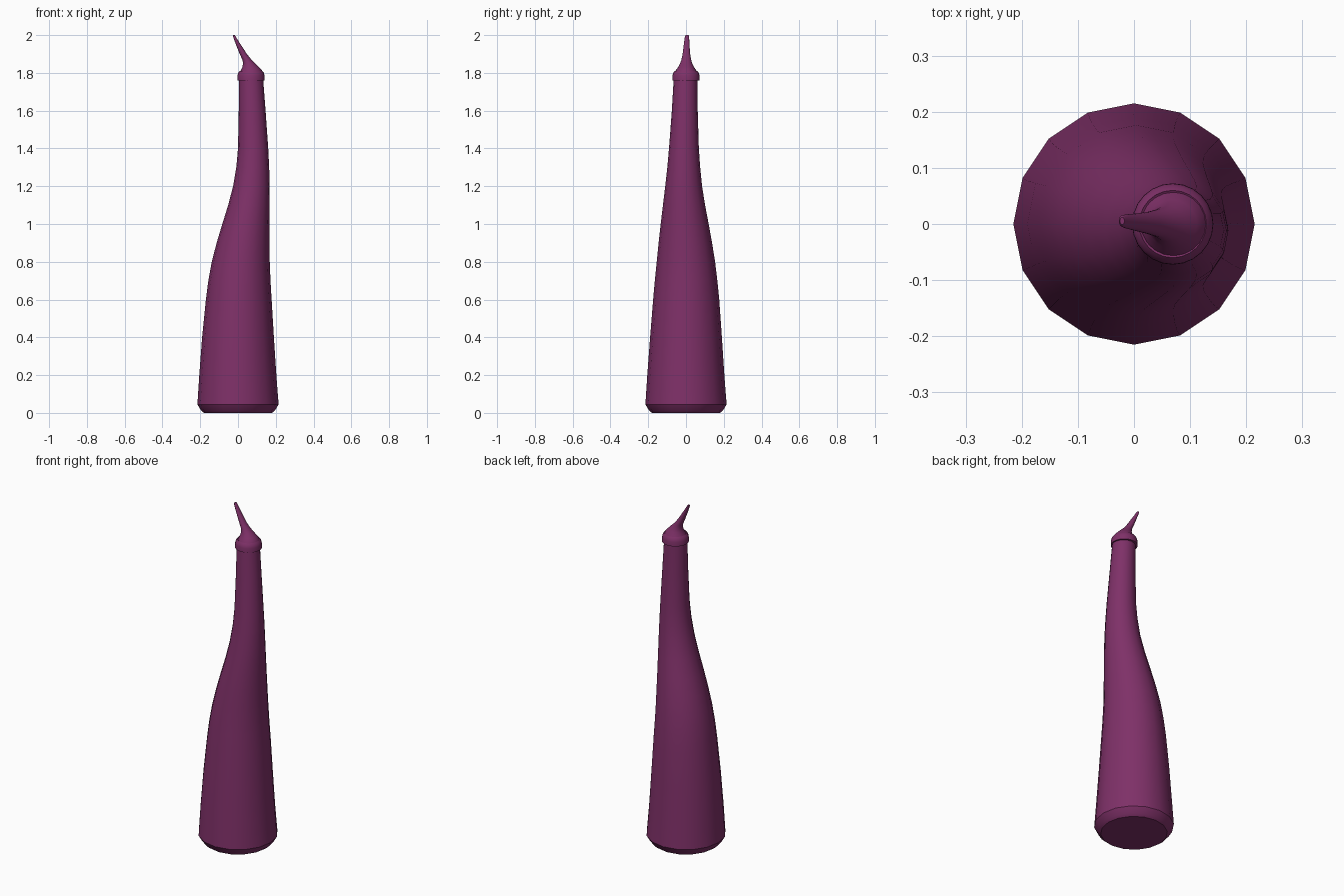
import bpy, bmesh, math

mat = bpy.data.materials.new("plum_purple")
mat.diffuse_color = (0.21, 0.03, 0.138, 1)


def loft(name, rings, sides, angle):
    """Skin horizontal elliptical rings: (z, x_min, x_max, y_min, y_max)."""
    bm = bmesh.new()
    loops = []
    for z, x0, x1, y0, y1 in rings:
        cx, cy, rx, ry = (x0 + x1) / 2, (y0 + y1) / 2, (x1 - x0) / 2, (y1 - y0) / 2
        loops.append([bm.verts.new((cx + rx * math.cos(2 * math.pi * i / sides),
                                    cy + ry * math.sin(2 * math.pi * i / sides), z))
                      for i in range(sides)])
    for a, b in zip(loops, loops[1:]):
        for i in range(sides):
            j = (i + 1) % sides
            bm.faces.new((a[i], a[j], b[j], b[i]))
    bm.faces.new(loops[0][::-1])
    bm.faces.new(loops[-1])
    mesh = bpy.data.meshes.new(name)
    bm.to_mesh(mesh)
    bm.free()
    mesh.materials.append(mat)
    ob = bpy.data.objects.new(name, mesh)
    bpy.context.collection.objects.link(ob)
    bpy.ops.object.select_all(action='DESELECT')
    ob.select_set(True)
    bpy.context.view_layer.objects.active = ob
    bpy.ops.object.shade_smooth_by_angle(angle=math.radians(angle))
    return ob


# Leaning tapered body with a chamfered foot
loft("horn_body", [
    (0.0, -0.18, 0.18, -0.18, 0.18),
    (0.012, -0.195, 0.195, -0.195, 0.195),
    (0.045, -0.215, 0.215, -0.215, 0.215),
    (0.2, -0.205, 0.203, -0.205, 0.203),
    (0.4, -0.19, 0.19, -0.19, 0.19),
    (0.6, -0.17, 0.178, -0.174, 0.176),
    (0.7, -0.157, 0.172, -0.165, 0.166),
    (0.8, -0.139, 0.168, -0.155, 0.154),
    (0.9, -0.113, 0.167, -0.145, 0.138),
    (1.0, -0.083, 0.167, -0.134, 0.12),
    (1.1, -0.052, 0.168, -0.122, 0.101),
    (1.2, -0.026, 0.168, -0.11, 0.085),
    (1.3, -0.009, 0.165, -0.099, 0.075),
    (1.4, 0.0, 0.16, -0.09, 0.068),
    (1.6, 0.004, 0.146, -0.075, 0.062),
    (1.77, 0.005, 0.133, -0.065, 0.06),
], 16, 32)

# Collar around the neck
cx = 0.069
loft("collar", [(z, cx - r, cx + r, -r, r) for z, r in
                [(1.76, 0.062), (1.76, 0.0725), (1.785, 0.072), (1.8, 0.068),
                 (1.81, 0.06), (1.806, 0.055)]], 24, 40)

# Curved spout tip leaning to the left
loft("spout_tip", [
    (1.80, 0.009, 0.131, -0.060, 0.060),
    (1.815, 0.016, 0.126, -0.053, 0.053),
    (1.83, 0.023, 0.112, -0.042, 0.043),
    (1.85, 0.027, 0.092, -0.031, 0.033),
    (1.87, 0.023, 0.071, -0.024, 0.027),
    (1.90, 0.009, 0.047, -0.018, 0.022),
    (1.94, -0.007, 0.021, -0.013, 0.019),
    (1.98, -0.022, -0.005, -0.008, 0.017),
    (1.995, -0.027, -0.014, -0.005, 0.016),
    (2.0, -0.025, -0.017, -0.001, 0.012),
], 20, 40)
